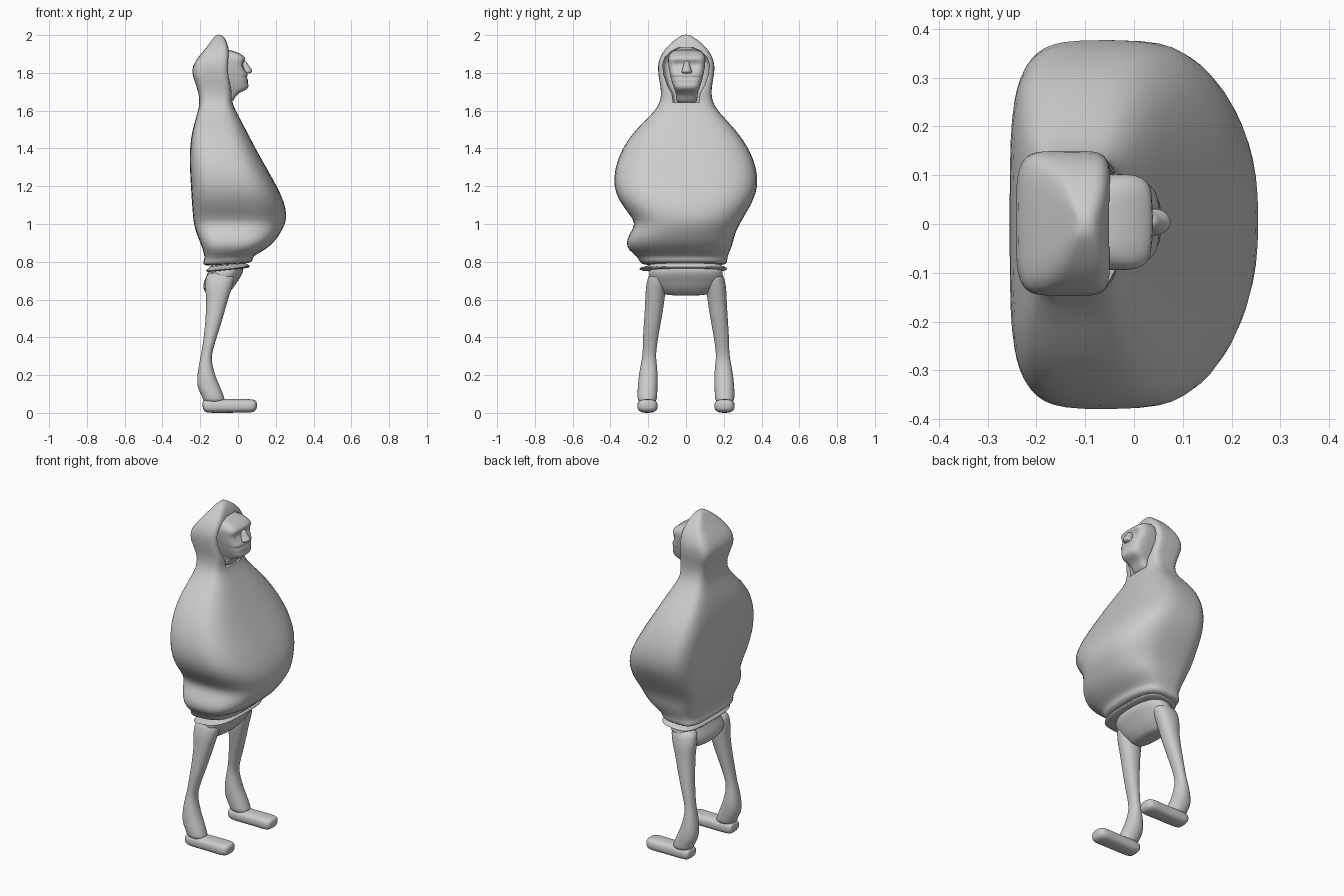
import bpy, bmesh, math


def oval(x0, x1, y0, y1, nf, nb, count):
    """Squared oval; separate squareness for the front (+x) and back halves."""
    pts = []
    for i in range(count):
        a = 2 * math.pi * (i + 0.5) / count
        c, s = math.cos(a), math.sin(a)
        e = 2 / (nf if c > 0 else nb)
        u = math.copysign(abs(c) ** e, c)
        v = math.copysign(abs(s) ** e, s)
        pts.append(((x0 + x1) / 2 + u * (x1 - x0) / 2, (y0 + y1) / 2 + v * (y1 - y0) / 2))
    return pts


def loft(name, rings, sub=2):
    """Skin a list of 3D point rings, cap both ends and smooth."""
    bm = bmesh.new()
    loops = [[bm.verts.new(p) for p in r] for r in rings]
    n = len(loops[0])
    for a, b in zip(loops, loops[1:]):
        for i in range(n):
            bm.faces.new((a[i], a[(i + 1) % n], b[(i + 1) % n], b[i]))
    bm.faces.new(loops[0][::-1])
    bm.faces.new(loops[-1])
    bmesh.ops.recalc_face_normals(bm, faces=bm.faces[:])
    me = bpy.data.meshes.new(name)
    bm.to_mesh(me)
    bm.free()
    ob = bpy.data.objects.new(name, me)
    bpy.context.collection.objects.link(ob)
    if sub:
        ob.modifiers.new("smooth", 'SUBSURF').levels = sub
        ob.modifiers["smooth"].render_levels = sub
    me.shade_smooth()
    return ob


def upright(name, rows, nf=2, nb=2, count=16, tilt=0, sub=2):
    """Rows are (z, x0, x1, y0, y1); tilt leans each ring up towards the front."""
    rings = [[(x, y, r[0] + tilt * (x + 0.06)) for x, y in oval(*r[1:5], nf, nb, count)] for r in rows]
    return loft(name, rings, sub)


# Hooded poncho: (z, x back, x front, y min, y max, front squareness)
poncho_rows = [
    (0.785, -0.16, 0.05, -0.20, 0.19, 2.6), (0.79, -0.185, 0.075, -0.24, 0.215, 2.6),
    (0.81, -0.185, 0.08, -0.25, 0.22, 2.6), (0.825, -0.175, 0.085, -0.255, 0.22, 2.6),
    (0.86, -0.185, 0.14, -0.305, 0.235, 2.6), (0.90, -0.20, 0.19, -0.32, 0.25, 2.6),
    (0.95, -0.22, 0.225, -0.30, 0.26, 2.5), (1.0, -0.235, 0.252, -0.265, 0.285, 2.5),
    (1.05, -0.24, 0.26, -0.30, 0.315, 2.5), (1.12, -0.245, 0.245, -0.355, 0.355, 2.7),
    (1.2, -0.25, 0.207, -0.387, 0.385, 2.9), (1.3, -0.256, 0.15, -0.378, 0.375, 3),
    (1.4, -0.256, 0.093, -0.34, 0.335, 3), (1.5, -0.243, 0.042, -0.27, 0.265, 3),
    (1.6, -0.21, -0.012, -0.16, 0.165, 3.2), (1.65, -0.203, -0.034, -0.137, 0.14, 4),
    (1.7, -0.21, -0.03, -0.13, 0.133, 5), (1.76, -0.232, -0.042, -0.142, 0.143, 6),
    (1.81, -0.248, -0.048, -0.149, 0.152, 6), (1.86, -0.23, -0.045, -0.148, 0.15, 6),
    (1.91, -0.188, -0.045, -0.125, 0.128, 5), (1.955, -0.152, -0.055, -0.085, 0.088, 4),
    (1.985, -0.13, -0.07, -0.045, 0.045, 3), (2.003, -0.115, -0.085, -0.02, 0.02, 2)]
poncho = loft("hooded_poncho", [[(x, y, r[0] + 0.06 * (x + 0.06) * (r[0] < 0.84))
                                 for x, y in oval(*r[1:5], r[5], 4.5, 28)] for r in poncho_rows], 1)

# Face opening cut out of the hood
cut_rows = [(1.642, 0.068), (1.69, 0.074), (1.73, 0.097), (1.79, 0.118), (1.84, 0.124),
            (1.88, 0.113), (1.915, 0.08), (1.935, 0.035)]
cutter = upright("hood_opening_cutter", [(z, -0.14, 0.25, -w, w) for z, w in cut_rows], 9, 9, 28, sub=0)
cutter.hide_render = True
cutter.hide_viewport = False
cutter.display_type = 'WIRE'
cut = poncho.modifiers.new("opening", 'BOOLEAN')
cut.object = cutter
cut.operation = 'DIFFERENCE'
cut.solver = 'EXACT'
bpy.ops.object.select_all(action='DESELECT')
bpy.context.view_layer.objects.active = poncho
poncho.select_set(True)
for m in list(poncho.modifiers):
    bpy.ops.object.modifier_apply(modifier=m.name)
bpy.ops.object.shade_smooth_by_angle(angle=math.radians(40))
bpy.data.objects.remove(cutter)

# Head: (z, x front, half width)
head_rows = [(1.635, -0.03, 0.055), (1.67, -0.018, 0.056), (1.695, 0.005, 0.058), (1.708, 0.045, 0.064),
             (1.73, 0.06, 0.072), (1.748, 0.05, 0.078), (1.765, 0.055, 0.083), (1.776, 0.044, 0.085),
             (1.788, 0.056, 0.088), (1.805, 0.043, 0.092), (1.83, 0.037, 0.096), (1.85, 0.034, 0.098),
             (1.872, 0.047, 0.1), (1.89, 0.032, 0.096), (1.908, 0.0, 0.085), (1.925, -0.05, 0.06)]
rings = []
for z, f, w in head_rows:
    ring = []
    for x, y in oval(-0.13, f, -w + 0.004, w + 0.004, 3.6, 2.5, 32):
        socket = math.exp(-((abs(y) - 0.042) / 0.022) ** 2 - ((z - 1.845) / 0.018) ** 2)
        ring.append((x - 0.022 * socket * (x > 0), y, z))
    rings.append(ring)
loft("head", rings, 1)

# Nose
upright("nose", [(1.795, 0.02, 0.055, -0.018, 0.026), (1.802, 0.01, 0.075, -0.026, 0.034),
                 (1.815, 0.01, 0.079, -0.023, 0.031), (1.835, 0.01, 0.06, -0.013, 0.021),
                 (1.865, 0.01, 0.046, -0.012, 0.02)], count=12)

# Shirt hem flaring out under the poncho
upright("shirt_hem", [(0.79, -0.15, 0.04, -0.19, 0.18), (0.775, -0.155, 0.05, -0.2, 0.19),
                      (0.766, -0.17, 0.065, -0.25, 0.22), (0.758, -0.17, 0.062, -0.25, 0.22),
                      (0.754, -0.15, 0.03, -0.19, 0.18)], 3, 3.5, 28, 0.1, 1)

# Trousers seat
upright("trouser_seat", [(0.79, -0.15, 0.03, -0.185, 0.185), (0.74, -0.16, 0.03, -0.2, 0.2),
                         (0.70, -0.18, 0.0, -0.195, 0.195), (0.665, -0.188, -0.02, -0.17, 0.17),
                         (0.64, -0.175, -0.045, -0.14, 0.14), (0.62, -0.15, -0.07, -0.11, 0.11)], 2.4, 2.4, 20)

# Legs and feet, one per side
leg_rows = [(0.75, -0.165, -0.01, 0.09, 0.19), (0.7, -0.175, -0.02, 0.1, 0.208),
            (0.65, -0.175, -0.035, 0.108, 0.215), (0.6, -0.168, -0.052, 0.112, 0.216),
            (0.5, -0.172, -0.08, 0.128, 0.222), (0.4, -0.182, -0.112, 0.147, 0.229),
            (0.31, -0.195, -0.14, 0.16, 0.229), (0.26, -0.207, -0.137, 0.154, 0.24),
            (0.19, -0.218, -0.118, 0.148, 0.252), (0.13, -0.217, -0.09, 0.15, 0.257),
            (0.09, -0.19, -0.075, 0.152, 0.258), (0.05, -0.185, -0.06, 0.155, 0.256)]
foot_rows = [(-0.188, 0.045, 0.03), (-0.182, 0.01, 0.046), (-0.15, 0.006, 0.052), (-0.08, 0.006, 0.052),
             (0.0, 0.007, 0.053), (0.06, 0.006, 0.056), (0.088, 0.012, 0.05), (0.101, 0.03, 0.028)]
for side, s in (("left", 1), ("right", -1)):
    upright(side + "_leg", [(z, x0, x1, *sorted((s * a, s * b))) for z, x0, x1, a, b in leg_rows], 2.2, 2.2)
    loft(side + "_foot", [[(x, s * 0.204 + u, v) for u, v in
                           oval(-w, w, low, 0.084 - 0.6 * low if low < 0.04 else 0.06, 2.7, 2.7, 16)]
                          for x, low, w in foot_rows])

# Rest everything on the ground
low = min(v.co.z for o in bpy.data.objects if "foot" in o.name for v in o.data.vertices)
for o in bpy.data.objects:
    if "foot" in o.name:
        o.location.z = -low
